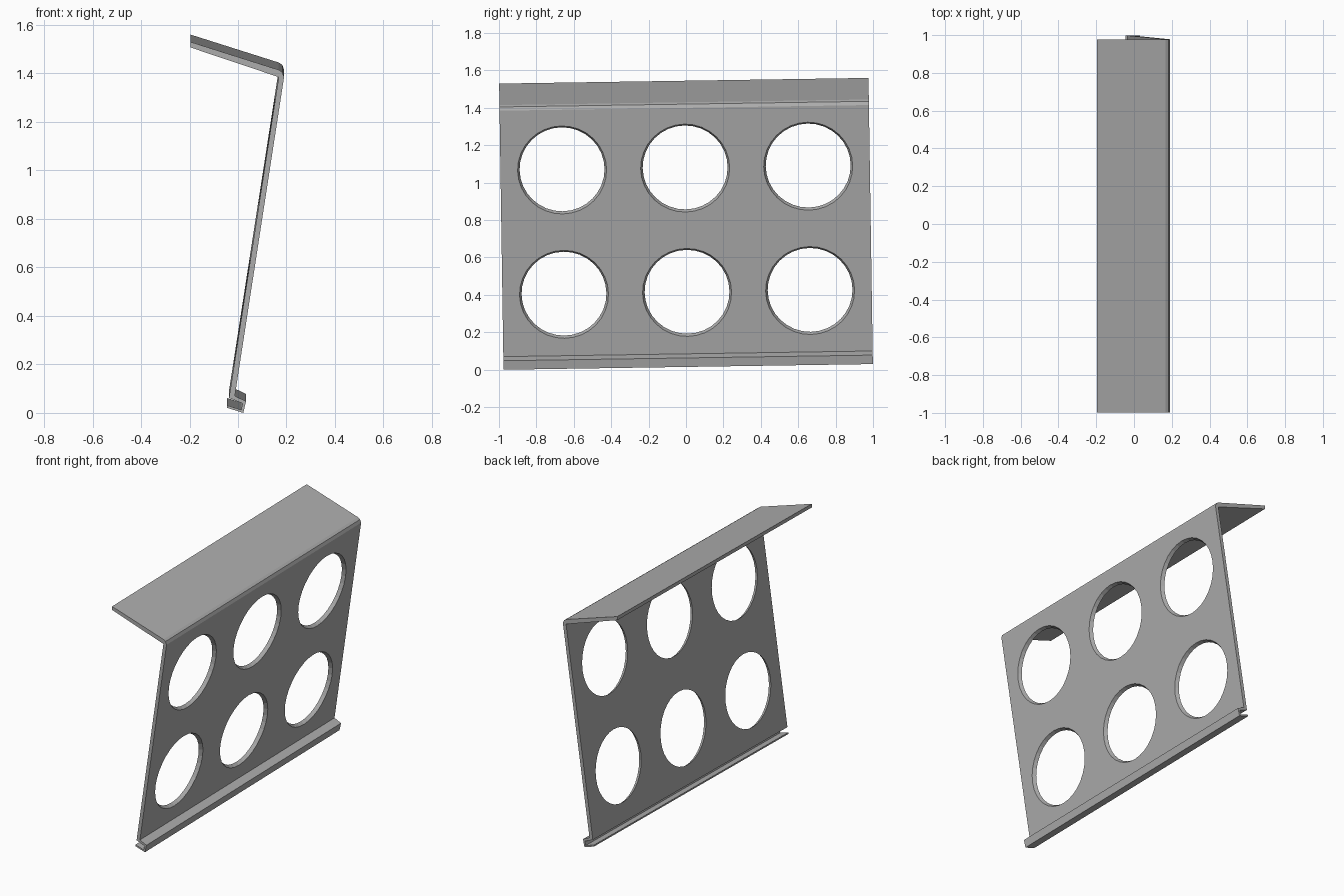
import bpy, bmesh, math
from mathutils import Matrix

cube = bpy.data.objects.get("Cube")
if cube:
    bpy.data.objects.remove(cube, do_unlink=True)

HALF_LENGTH = 0.9875
SKEW = 0.0153          # slight roll of the whole sheet
LEAN = math.atan(0.154)  # lean of the main plate

grey = bpy.data.materials.new("sheet metal grey")
grey.use_nodes = True
colour = (0.42, 0.42, 0.42, 1)
grey.diffuse_color = colour
grey.node_tree.nodes["Principled BSDF"].inputs["Base Color"].default_value = colour


def make_object(name, bm):
    bmesh.ops.recalc_face_normals(bm, faces=bm.faces)
    mesh = bpy.data.meshes.new(name)
    bm.to_mesh(mesh)
    bm.free()
    mesh.materials.append(grey)
    obj = bpy.data.objects.new(name, mesh)
    bpy.context.collection.objects.link(obj)
    return obj


# Bent sheet cross-section (x, z): top flange, plate, folded bottom hook
profile = [
    (-0.195, 1.545), (0.168, 1.430), (0.183, 1.420), (0.190, 1.400),
    (-0.013, 0.085), (0.033, 0.063), (0.022, 0.015), (-0.045, 0.036),
    (-0.045, 0.046), (0.013, 0.028), (0.019, 0.054), (-0.037, 0.077),
    (0.168, 1.400), (-0.195, 1.522),
]
bm = bmesh.new()
face = bm.faces.new([bm.verts.new((x, -HALF_LENGTH, z)) for x, z in profile])
ext = bmesh.ops.extrude_face_region(bm, geom=[face], use_keep_orig=True)
verts = [v for v in ext["geom"] if isinstance(v, bmesh.types.BMVert)]
bmesh.ops.translate(bm, verts=verts, vec=(0, 2 * HALF_LENGTH, 0))
sheet = make_object("bent_sheet", bm)

# Six tapered holes, wider on the outer face
bm = bmesh.new()
for z in (0.415, 1.08):
    for y in (-0.658, 0, 0.658):
        x = -0.025 + (z - 0.085) * 0.154
        place = Matrix.Translation((x, y, z)) @ Matrix.Rotation(math.pi / 2 + LEAN, 4, "Y")
        bmesh.ops.create_cone(bm, cap_ends=True, segments=32, radius1=0.212,
                              radius2=0.252, depth=0.08, matrix=place)
cutter = make_object("hole_cutter", bm)
cutter.hide_render = True

cut = sheet.modifiers.new("holes", "BOOLEAN")
cut.operation = "DIFFERENCE"
cut.solver = "EXACT"
cut.object = cutter
bpy.context.view_layer.objects.active = sheet
bpy.ops.object.modifier_apply(modifier=cut.name)
bpy.data.objects.remove(cutter, do_unlink=True)

# Roll the finished sheet slightly
sheet.rotation_euler.x = SKEW
sheet.location.y = 0.78 * SKEW
